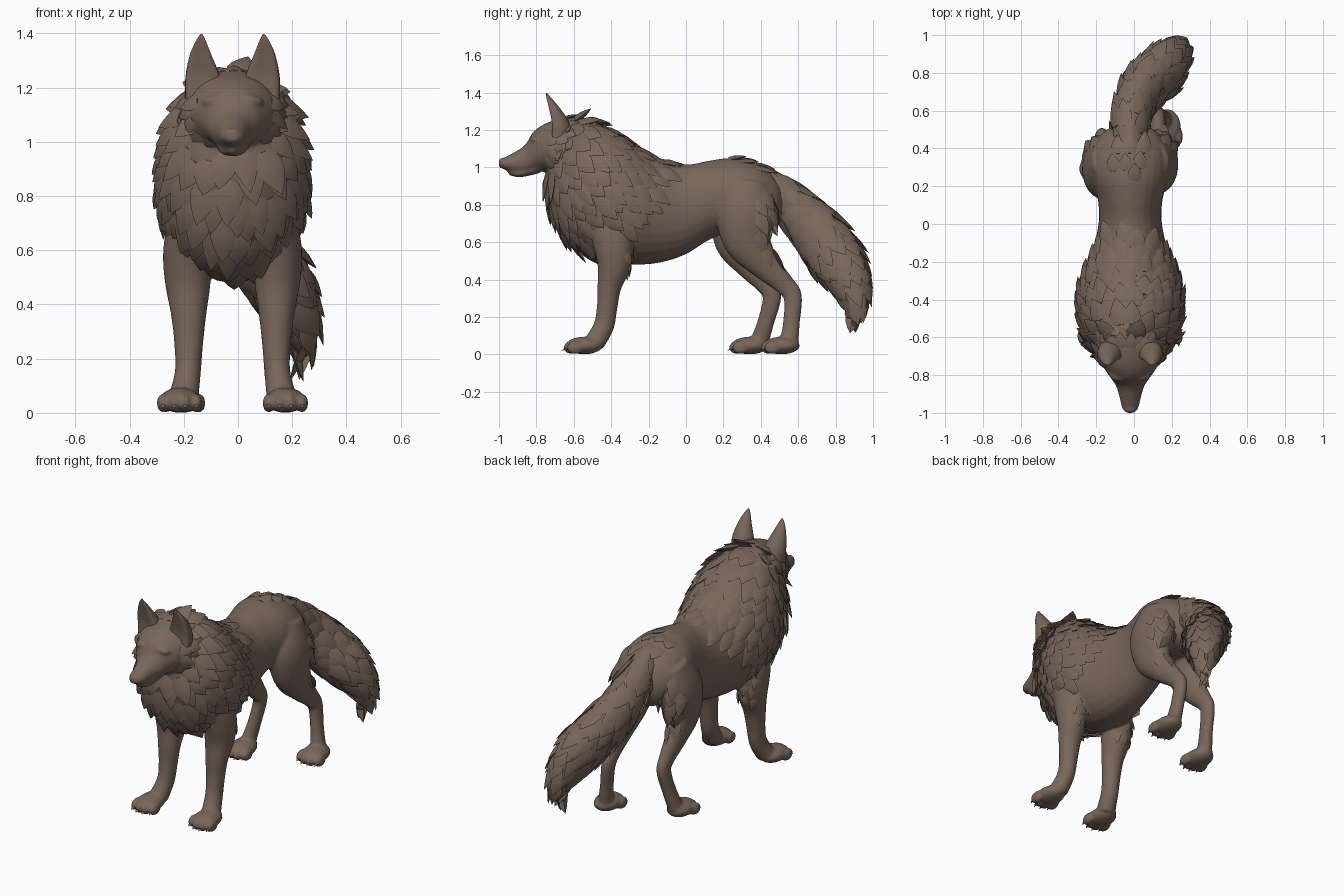
import bpy, bmesh, math, random
from mathutils import Vector, Matrix

random.seed(4)
CX = -0.02  # the symmetry plane sits slightly off centre because of the swept tail

if "Cube" in bpy.data.objects:
    bpy.data.objects.remove(bpy.data.objects["Cube"])

fur = bpy.data.materials.new("brown_fur")
fur.use_nodes = True
fur.diffuse_color = (0.19, 0.135, 0.105, 1)
fur.node_tree.nodes["Principled BSDF"].inputs["Base Color"].default_value = fur.diffuse_color


def spline(keys, u):
    """Smooth interpolation through key tuples, u from 0 to 1."""
    f = min(max(u, 0), 1) * (len(keys) - 1)
    i = min(int(f), len(keys) - 2)
    t = f - i
    a, b, c, d = (keys[min(max(i + k, 0), len(keys) - 1)] for k in (-1, 0, 1, 2))
    return [q + t / 2 * (r - p + t * (2 * p - 5 * q + 4 * r - s + t * (3 * (q - r) + s - p)))
            for p, q, r, s in zip(a, b, c, d)]


def tube(keys, axis=None):
    """Surface function of an elliptical tube; keys are x, y, z, side radius, depth radius."""
    def surf(u, a):
        x, y, z, rx, rz = spline(keys, u)
        if axis:
            t = Vector(axis)
        else:
            ahead, behind = spline(keys, u + 0.02), spline(keys, u - 0.02)
            t = (Vector(ahead[:3]) - Vector(behind[:3])).normalized()
        side = (Vector((1, 0, 0)) - t * t.x).normalized()
        return Vector((x, y, z)) + side * max(rx, 0.002) * math.cos(a) + t.cross(side) * max(rz, 0.002) * math.sin(a)
    return surf


def profile(rows):
    """Tube along y from rows of y, top, bottom, half width."""
    return tube([(CX, y, (hi + lo) / 2, w, (hi - lo) / 2) for y, hi, lo, w in rows], (0, 1, 0))


def add_tube(bm, surf, nu=40, na=28):
    rings = [[bm.verts.new(surf(i / nu, math.tau * j / na)) for j in range(na)] for i in range(nu + 1)]
    for r, q in zip(rings, rings[1:]):
        for j in range(na):
            bm.faces.new((r[j], r[(j + 1) % na], q[(j + 1) % na], q[j]))
    bm.faces.new(rings[0])
    bm.faces.new(rings[-1])


def ball(bm, loc, size, tilt=0):
    m = Matrix.Translation(loc) @ Matrix.Rotation(tilt, 4, "Y") @ Matrix.Diagonal((*size, 1))
    bmesh.ops.create_uvsphere(bm, u_segments=20, v_segments=12, radius=1, matrix=m)


def tuft(bm, base, way, normal, length, width, lift=.12):
    """Pointed lock of fur with a low central ridge."""
    side = way.cross(normal).normalized()
    rings = []
    for s, w in ((0, 0.7), (0.3, 1), (0.55, 0.85), (0.8, 0.45)):
        c = base + way * length * s + normal * length * (lift * s - 0.05)
        h = width * w / 2
        rings.append([bm.verts.new(c + o) for o in
                      (side * h, normal * h * 0.35, side * -h, normal * h * -0.4)])
    tip = bm.verts.new(base + way * length + normal * length * (lift - .05))
    for r, q in zip(rings, rings[1:]):
        for j in range(4):
            bm.faces.new((r[j], r[(j + 1) % 4], q[(j + 1) % 4], q[j]))
    for j in range(4):
        bm.faces.new((rings[-1][j], rings[-1][(j + 1) % 4], tip))
    bm.faces.new(rings[0])


def scatter(bm, surf, gap, length, width, keep, flow=None, tries=5000):
    """Cover a surface with evenly spaced locks that follow the flow direction."""
    placed = []
    for _ in range(tries):
        u, a = random.uniform(0.01, 0.98), random.uniform(0, math.tau)
        p = surf(u, a)
        if not keep(p) or any((p - q).length_squared < gap * gap for q in placed):
            continue
        placed.append(p)
        along = surf(u + 0.01, a) - surf(u - 0.01, a)
        n = along.cross(surf(u, a + 0.02) - surf(u, a - 0.02)).normalized()
        if n.dot(p - surf(u, a + math.pi)) < 0:
            n = -n
        way = Vector(flow) if flow else along
        way = (way - n * way.dot(n)).normalized()
        tuft(bm, p, way, n, length * random.uniform(0.8, 1.2), width * random.uniform(0.85, 1.15))


def finish(name, bm, angle=60):
    bmesh.ops.recalc_face_normals(bm, faces=bm.faces)
    me = bpy.data.meshes.new(name)
    bm.to_mesh(me)
    bm.free()
    me.materials.append(fur)
    ob = bpy.data.objects.new(name, me)
    bpy.context.collection.objects.link(ob)
    bpy.ops.object.select_all(action="DESELECT")
    bpy.context.view_layer.objects.active = ob
    ob.select_set(True)
    bpy.ops.object.shade_smooth_by_angle(angle=math.radians(angle))
    return ob


# Main volumes
torso = profile([(-.75, .97, .88, .02), (-.725, 1.1, .78, .125), (-.66, 1.21, .645, .2),
                 (-.56, 1.265, .555, .25), (-.42, 1.21, .5, .275), (-.28, 1.12, .48, .25),
                 (-.14, 1.045, .49, .2), (0, 1.015, .535, .168), (.12, 1.035, .61, .17),
                 (.25, 1.05, .66, .2), (.38, 1.02, .66, .2), (.48, .95, .68, .15), (.54, .86, .76, .05)])
head = profile([(-.55, 1.25, 1, .17), (-.64, 1.265, .96, .185), (-.71, 1.25, .96, .17),
                (-.77, 1.225, .98, .135), (-.82, 1.185, .97, .1), (-.86, 1.12, .96, .074),
                (-.92, 1.08, .968, .056), (-.975, 1.05, .99, .043), (-1, 1.03, 1, .02)])
jaw = profile([(-.78, 1.03, .97, .07), (-.84, 1, .955, .058), (-.9, .985, .947, .045), (-.95, .98, .96, .015)])
tail = tube([(CX, .38, .95, .07, .08), (CX, .5, .855, .09, .1), (.0, .61, .75, .1, .12),
             (.05, .71, .64, .115, .135), (.125, .79, .53, .12, .14), (.19, .86, .41, .1, .115),
             (.225, .895, .3, .06, .075), (.22, .895, .21, .01, .01)])

FRONT = [(.15, -.42, .75, .08, .13), (.168, -.39, .6, .088, .11), (.165, -.385, .48, .084, .09),
         (.162, -.41, .36, .065, .064), (.162, -.422, .25, .053, .055),
         (.165, -.44, .15, .048, .055), (.18, -.49, .06, .055, .055)]
HIND = [(.12, .33, .92, .08, .11), (.145, .32, .76, .108, .16), (.155, .33, .61, .088, .13),
        (.155, .42, .48, .058, .082), (.15, .52, .38, .04, .057), (.15, .57, .31, .036, .05),
        (.165, .565, .18, .035, .045), (.185, .55, .06, .042, .05)]


def leg(keys, s, step=0):
    """One leg on side s; step swings the foot forward."""
    return tube([(CX + s * x, y - step * (.86 - z), z, rx, ry) for x, y, z, rx, ry in keys])


front_legs = {s: leg(FRONT, s) for s in (-1, 1)}
hind_legs = {s: leg(HIND, s, 0 if s > 0 else .2) for s in (-1, 1)}

# Body: all smooth volumes fused into one skin
body = bmesh.new()
claws = bmesh.new()
for part in (torso, head, jaw, tail, *front_legs.values(), *hind_legs.values()):
    add_tube(body, part)
paws = [(s * .195, -.545) for s in (-1, 1)] + [(.195, .51), (-.185, .34)]
for x, y in paws:
    x += CX
    ball(body, (x, y, .047), (.074, .1, .047))
    for k in (-1.5, -.5, .5, 1.5):
        toe = Vector((x + k * .041, y - .074 + abs(k) * .018, .036))
        ball(body, toe, (.023, .046, .036))
        tuft(claws, toe + Vector((0, -.032, 0)), Vector((0, -.75, -.66)), Vector((0, -.66, .75)), .03, .016)
for s in (-1, 1):
    ball(body, (CX + s * .06, -.795, 1.155), (.055, .04, .022), s * .2)   # brow
    ball(body, (CX + s * .065, -.82, 1.11), (.026, .02, .011), s * .3)    # eyelid
ball(body, (CX, -.985, 1.032), (.032, .016, .02))                         # nose
skin = finish("body", body)
remesh = skin.modifiers.new("fuse", "REMESH")
remesh.mode = "VOXEL"
remesh.voxel_size = .009
remesh.use_smooth_shade = True
relax = skin.modifiers.new("relax", "SMOOTH")
relax.iterations = 6
finish("claws", claws)

# Ears: pointed cups hollowed at the front
for s, label in ((-1, "right_ear"), (1, "left_ear")):
    cup = tube([(CX + s * x, y, z, rx, ry) for x, y, z, rx, ry in
                ((.105, -.685, 1.16, .07, .075), (.11, -.69, 1.24, .064, .066),
                 (.118, -.717, 1.32, .04, .04), (.117, -.74, 1.375, .017, .016),
                 (.115, -.746, 1.398, .003, .003))], (0, 0, 1))
    ear = bmesh.new()
    add_tube(ear, lambda u, a: cup(u, a).lerp(cup(u, -a), .3 * max(0, -math.sin(a))), 20)
    finish(label, ear)


def on_mane(p):
    face = p.y < -.7 and p.z > .98 and abs(p.x - CX) < .14
    return p.y < -.08 - .85 * abs(1.02 - p.z) and not face


def on_ruff(p):
    return p.y > (-.76 if p.z < 1.17 else -.66) and (p.z > 1.0 or p.y > -.72)


# Mane, with a finer ruff framing the face
mane = bmesh.new()
scatter(mane, torso, .06, .145, .1, on_mane, (0, 1, -.9), 9000)
scatter(mane, head, .042, .09, .065, on_ruff, (0, 1, -.6))
finish("mane", mane, 40)

# Rump, thigh and elbow fur
rump = bmesh.new()
scatter(rump, torso, .06, .11, .075, lambda p: p.y > .15 and p.z > 1.11 - .3 * p.y, (0, 1, -.4))
for s in (-1, 1):
    scatter(rump, hind_legs[s], .065, .12, .075, lambda p: p.y > .37 and .53 < p.z < .88, (s * .2, .5, -1), 1500)
    scatter(rump, front_legs[s], .06, .07, .045, lambda p: p.y > -.33 and .45 < p.z < .62, (0, .4, -1), 1500)
finish("rump_and_elbow_fur", rump, 40)

# Tail fur
brush = bmesh.new()
scatter(brush, tail, .062, .15, .095, lambda p: p.z < .98, None, 6000)
finish("tail_fur", brush, 40)
